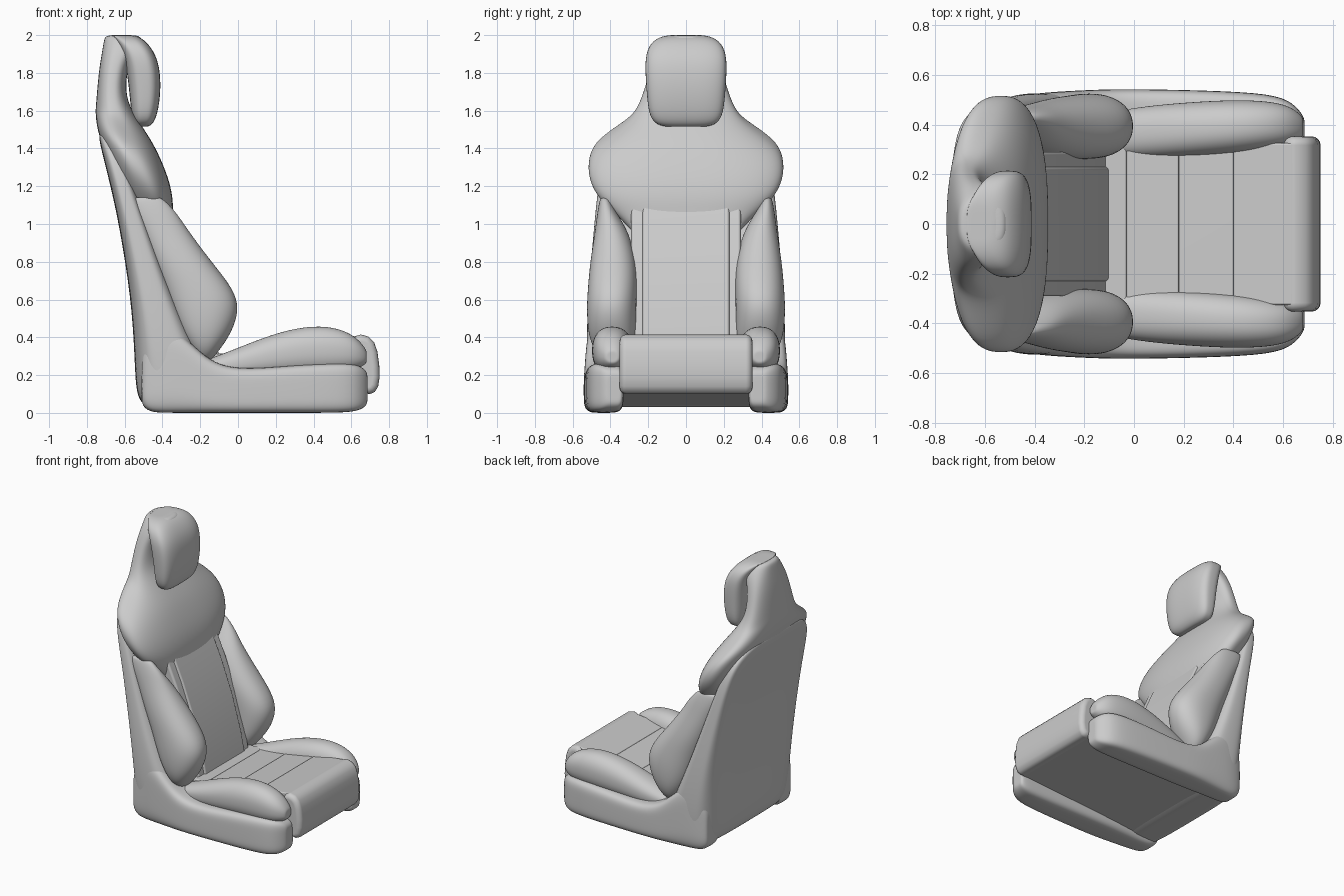
import bpy
import bmesh
from math import cos, sin, pi, copysign
from mathutils import Vector

default_cube = bpy.data.objects.get("Cube")
if default_cube:
    bpy.data.objects.remove(default_cube, do_unlink=True)

# One grey upholstery colour for everything
grey = bpy.data.materials.new("upholstery_grey")
grey.use_nodes = True
grey.diffuse_color = (0.6, 0.6, 0.6, 1)
grey.node_tree.nodes["Principled BSDF"].inputs["Base Color"].default_value = (0.6, 0.6, 0.6, 1)


def finish(name, bm, mirrored=False):
    """Turn a bmesh into a smooth shaded object, optionally mirrored left to right."""
    bmesh.ops.recalc_face_normals(bm, faces=bm.faces)
    mesh = bpy.data.meshes.new(name)
    bm.to_mesh(mesh)
    bm.free()
    mesh.materials.append(grey)
    for polygon in mesh.polygons:
        polygon.use_smooth = True
    obj = bpy.data.objects.new(name, mesh)
    bpy.context.scene.collection.objects.link(obj)
    if mirrored:
        mirror = obj.modifiers.new("mirror", "MIRROR")
        mirror.use_axis = (False, True, False)
        mirror.use_mirror_merge = False
    return obj


def loft(name, rings, power=3, mirrored=False, sides=32):
    """Skin superellipse rings, each given as (x1, z1, x2, z2, half_width, y_centre)."""
    bm = bmesh.new()
    loops = []

    def add_ring(ring, scale=1.0):
        x1, z1, x2, z2, half_width, y = ring
        centre = Vector(((x1 + x2) / 2, y, (z1 + z2) / 2))
        reach = Vector(((x2 - x1) / 2, 0, (z2 - z1) / 2)) * scale
        loop = []
        for i in range(sides):
            angle = 2 * pi * (i + 0.5) / sides
            c, s = cos(angle), sin(angle)
            along = copysign(abs(c) ** (2 / power), c)
            across = copysign(abs(s) ** (2 / power), s)
            side = Vector((0, half_width * across * scale, 0))
            loop.append(bm.verts.new(centre + reach * along + side))
        loops.append(loop)

    add_ring(rings[0], 0.6)
    for ring in rings:
        add_ring(ring)
    add_ring(rings[-1], 0.6)
    for lower, upper in zip(loops, loops[1:]):
        for i in range(sides):
            j = (i + 1) % sides
            bm.faces.new((lower[i], lower[j], upper[j], upper[i]))
    bm.faces.new(loops[0])
    bm.faces.new(loops[-1])
    obj = finish(name, bm, mirrored)
    subsurf = obj.modifiers.new("smooth", "SUBSURF")
    subsurf.levels = subsurf.render_levels = 2
    return obj


def level(z, x_back, x_front, half_width, y=0):
    """A horizontal ring."""
    return (x_back, z, x_front, z, half_width, y)


def upright(x, z_low, z_high, y_inner, y_outer):
    """A ring standing across the x direction."""
    return (x, z_low, x, z_high, (y_outer - y_inner) / 2, (y_outer + y_inner) / 2)


def prism(name, profile, half_width, bevel):
    """Extrude a side profile across the seat and round its edges."""
    bm = bmesh.new()
    face = bm.faces.new([bm.verts.new((x, -half_width, z)) for x, z in profile])
    extruded = bmesh.ops.extrude_face_region(bm, geom=[face])
    moved = [v for v in extruded["geom"] if isinstance(v, bmesh.types.BMVert)]
    bmesh.ops.translate(bm, verts=moved, vec=(0, 2 * half_width, 0))
    obj = finish(name, bm)
    rounding = obj.modifiers.new("rounding", "BEVEL")
    rounding.width = bevel
    rounding.segments = 4
    rounding.limit_method = "ANGLE"
    rounding.angle_limit = 0.8
    obj.modifiers.new("normals", "WEIGHTED_NORMAL")
    return obj


# Rear shell of the backrest
loft("back_shell", [
    level(0.03, -0.48, -0.3, 0.48),
    level(0.06, -0.52, -0.2, 0.505),
    level(0.13, -0.542, -0.1, 0.52),
    level(0.3, -0.548, -0.18, 0.53),
    level(0.6, -0.565, -0.32, 0.522),
    level(1.0, -0.63, -0.47, 0.487),
    level(1.2, -0.675, -0.54, 0.467),
    level(1.34, -0.71, -0.59, 0.44),
    level(1.43, -0.732, -0.62, 0.38),
    level(1.48, -0.738, -0.64, 0.27),
], power=4)

# Side rails along the base
loft("base_rail", [
    upright(-0.51, 0.04, 0.3, 0.34, 0.49),
    upright(-0.47, 0.005, 0.42, 0.335, 0.51),
    upright(-0.4, 0.0, 0.48, 0.33, 0.525),
    upright(-0.3, 0.0, 0.42, 0.33, 0.533),
    upright(-0.2, 0.0, 0.32, 0.33, 0.538),
    upright(-0.1, 0.0, 0.25, 0.33, 0.542),
    upright(0.05, 0.0, 0.23, 0.33, 0.542),
    upright(0.3, 0.0, 0.253, 0.33, 0.537),
    upright(0.55, 0.0, 0.265, 0.33, 0.525),
    upright(0.64, 0.01, 0.255, 0.33, 0.49),
    upright(0.685, 0.04, 0.22, 0.335, 0.43),
], power=4.5, mirrored=True)

# Underside between the rails, rising towards the front
prism("floor_pan", [(-0.48, 0.035), (-0.35, 0.035), (0.68, 0.105), (0.68, 0.2), (-0.48, 0.2)], 0.345, 0.005)

# Shoulders and neck as one flowing cushion, narrowing into the backrest below
loft("shoulder_cushion", [
    (-0.6, 0.98, -0.305, 0.9, 0.27, 0),
    (-0.62, 1.09, -0.335, 0.98, 0.34, 0),
    (-0.65, 1.22, -0.345, 1.05, 0.45, 0),
    (-0.69, 1.34, -0.342, 1.12, 0.512, 0),
    (-0.72, 1.42, -0.36, 1.22, 0.524, 0),
    (-0.742, 1.49, -0.402, 1.33, 0.495, 0),
    (-0.752, 1.55, -0.45, 1.43, 0.39, 0),
    (-0.755, 1.6, -0.51, 1.52, 0.295, 0),
    level(1.63, -0.752, -0.58, 0.25),
    level(1.72, -0.745, -0.595, 0.218),
    level(1.82, -0.735, -0.585, 0.19),
    level(1.9, -0.722, -0.55, 0.165),
    level(1.96, -0.712, -0.5, 0.135),
    level(1.998, -0.704, -0.52, 0.1),
], power=2.6)

# Head pad hanging in front of the neck support
loft("headrest_pad", [
    level(1.515, -0.53, -0.475, 0.11),
    level(1.53, -0.55, -0.45, 0.165),
    level(1.58, -0.565, -0.426, 0.198),
    level(1.7, -0.575, -0.408, 0.209),
    level(1.82, -0.59, -0.413, 0.217),
    level(1.9, -0.61, -0.437, 0.213),
    level(1.96, -0.64, -0.48, 0.187),
    level(1.99, -0.66, -0.52, 0.14),
    level(2.0, -0.68, -0.56, 0.09),
], power=3.2)

# Backrest side bolsters, tucked under the shoulders
loft("back_bolster", [
    level(1.14, -0.57, -0.4, 0.025, 0.43),
    level(1.06, -0.56, -0.325, 0.05, 0.42),
    level(0.96, -0.52, -0.26, 0.09, 0.392),
    level(0.8, -0.46, -0.14, 0.123, 0.385),
    level(0.66, -0.4, -0.025, 0.13, 0.39),
    level(0.55, -0.36, 0.01, 0.132, 0.395),
    level(0.42, -0.31, -0.035, 0.127, 0.392),
    level(0.33, -0.25, -0.1, 0.108, 0.38),
    level(0.28, -0.22, -0.14, 0.065, 0.37),
], power=2.2, mirrored=True)

# Backrest centre: a wide backing with a slightly raised pad on it
back_line = [(-0.09, 0.25), (-0.13, 0.45), (-0.2, 0.7), (-0.285, 0.93), (-0.36, 1.1)]
for name, width, lift, trim in (("back_panel", 0.29, -0.012, 0.05), ("back_pad", 0.23, 0, 0)):
    front = [(x + lift, z) for x, z in back_line]
    top = [(-0.4, 1.1 + trim), (-0.6, 1.1 + trim)]
    prism(name, front + top + [(-0.45, 0.25)], width, 0.015)

# Seat centre: cushions divided by cross seams
seams = [(-0.22, 0.31), (-0.03, 0.315), (0.18, 0.345), (0.4, 0.38), (0.64, 0.41)]
for number, ((x1, z1), (x2, z2)) in enumerate(zip(seams, seams[1:]), 1):
    prism(f"seat_pad_{number}", [(x1, 0.15), (x2, 0.15), (x2, z2), (x1, z1)], 0.325, 0.008)

# Rounded front roll under the knees
prism("front_roll", [
    (0.6, 0.4), (0.65, 0.415), (0.69, 0.404), (0.72, 0.375), (0.738, 0.325), (0.748, 0.25),
    (0.75, 0.19), (0.742, 0.14), (0.725, 0.112), (0.7, 0.1), (0.66, 0.105), (0.6, 0.13),
], 0.352, 0.035)

# Seat side bolsters
loft("seat_bolster", [
    upright(-0.2, 0.2, 0.27, 0.29, 0.42),
    upright(-0.1, 0.18, 0.305, 0.27, 0.45),
    upright(0.05, 0.18, 0.365, 0.265, 0.475),
    upright(0.22, 0.19, 0.43, 0.27, 0.49),
    upright(0.4, 0.2, 0.465, 0.28, 0.5),
    upright(0.54, 0.21, 0.448, 0.3, 0.495),
    upright(0.63, 0.23, 0.4, 0.32, 0.475),
    upright(0.68, 0.26, 0.335, 0.35, 0.43),
], power=2.3, mirrored=True)
